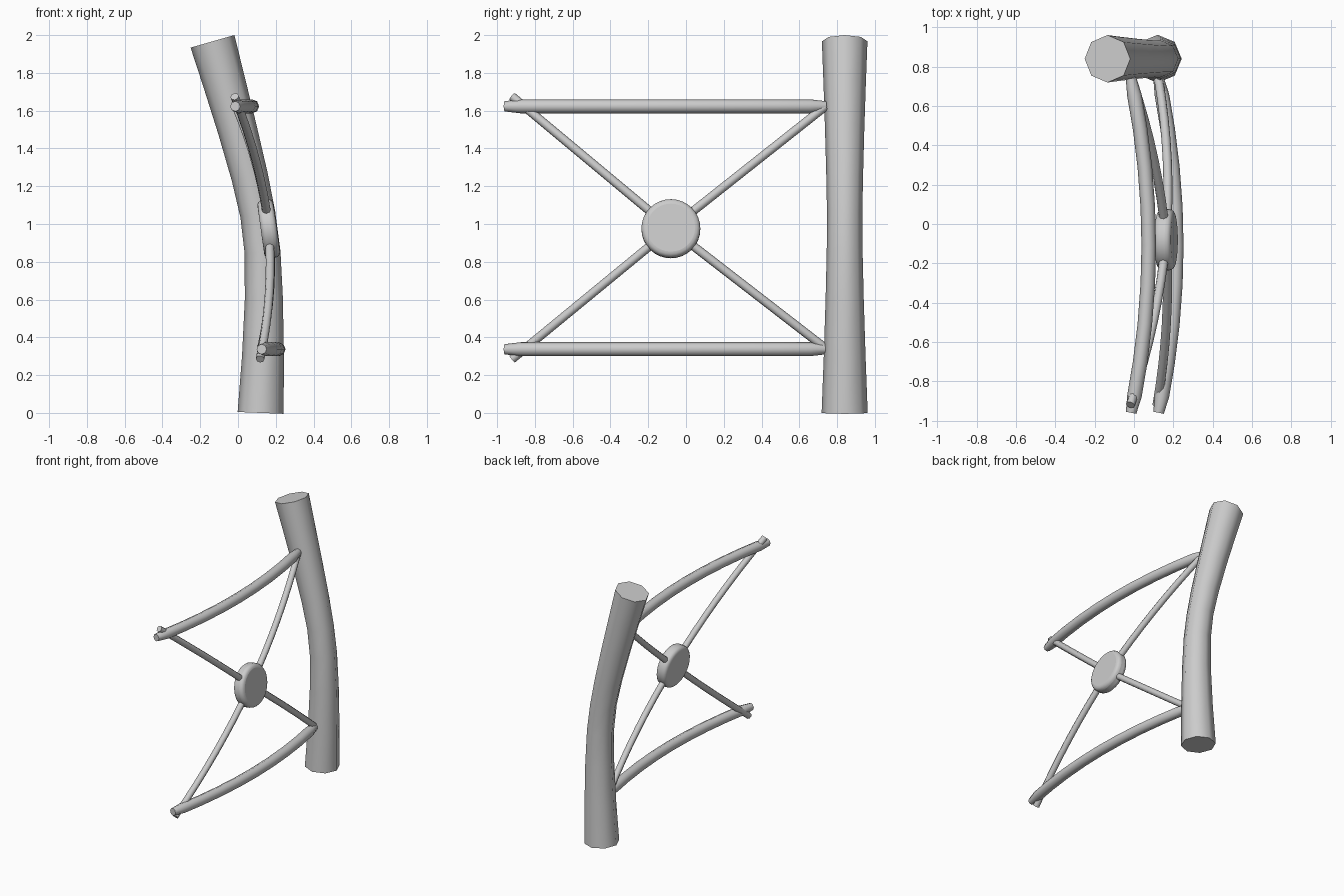
import bpy, bmesh, math
from mathutils import Vector

if "Cube" in bpy.data.objects:
    bpy.data.objects.remove(bpy.data.objects["Cube"])


def smooth(obj, angle):
    bpy.ops.object.select_all(action='DESELECT')
    obj.select_set(True)
    bpy.context.view_layer.objects.active = obj
    bpy.ops.object.shade_smooth_by_angle(angle=math.radians(angle))


def tube(name, points, radii, ref, sides=8):
    """Capped tube swept along points; ref fixes the ring orientation."""
    pts = [Vector(p) for p in points]
    ref = Vector(ref)
    bm = bmesh.new()
    rings = []
    for i, (p, r) in enumerate(zip(pts, radii)):
        t = (pts[min(i + 1, len(pts) - 1)] - pts[max(i - 1, 0)]).normalized()
        u = t.cross(ref).normalized()
        v = t.cross(u)
        rings.append([bm.verts.new(p + r * (math.cos(a) * u + math.sin(a) * v))
                      for a in (math.tau * k / sides for k in range(sides))])
    for a, b in zip(rings, rings[1:]):
        for k in range(sides):
            j = (k + 1) % sides
            bm.faces.new((a[k], a[j], b[j], b[k]))
    bm.faces.new(rings[0])
    bm.faces.new(rings[-1])
    bmesh.ops.recalc_face_normals(bm, faces=bm.faces)
    mesh = bpy.data.meshes.new(name)
    bm.to_mesh(mesh)
    bm.free()
    obj = bpy.data.objects.new(name, mesh)
    bpy.context.collection.objects.link(obj)
    smooth(obj, 50)
    return obj


# leaning octagonal post, pinched in the middle
post = [(0.12, 0), (0.132, 0.3), (0.137, 0.6), (0.13, 0.85), (0.105, 1.05),
        (0.062, 1.25), (-0.003, 1.5), (-0.073, 1.75), (-0.135, 1.967)]
tube("post", [(x, 0.84, z) for x, z in post],
     [0.093 + 0.029 * abs(z - 1) ** 1.4 for x, z in post], (0, 1, 0))

# upper and lower rails, bowed to +x and thinner at the tips
for name, x, z in (("upper_rail", -0.015, 1.623), ("lower_rail", 0.125, 0.337)):
    ts = [-1, -0.9, -0.7, -0.47, -0.23, 0, 0.23, 0.47, 0.7, 0.9, 1]
    tube(name, [(x + 0.09 * (1 - t * t), -0.11 + 0.85 * t, z) for t in ts],
         [0.027 + 0.01 * min(1, (1 - abs(t)) / 0.1) for t in ts], (0, 0, 1))

# thin diagonal braces meeting at the hub, gently bowed
hub = Vector((0.163, -0.08, 0.975))
ends = {"upper_left_brace": (-0.018, -0.92, 1.675),
        "lower_left_brace": (0.117, -0.92, 0.285),
        "upper_right_brace": (-0.01, 0.735, 1.62),
        "lower_right_brace": (0.125, 0.735, 0.345)}
for name, end in ends.items():
    ts = [k / 8 for k in range(9)]
    tube(name, [hub.lerp(Vector(end), t) + Vector((0.1 * t * (1 - t), 0, 0)) for t in ts],
         [0.023] * 9, (1, 0, 0))

# rounded hub disc, tilted with the lean of the frame
bpy.ops.mesh.primitive_cylinder_add(vertices=32, radius=0.156, depth=0.085, location=hub,
                                    rotation=(0, math.radians(90 - 8), 0))
disc = bpy.context.object
disc.name = "hub_disc"
bevel = disc.modifiers.new("rounded_rim", 'BEVEL')
bevel.width = 0.028
bevel.segments = 4
smooth(disc, 40)
